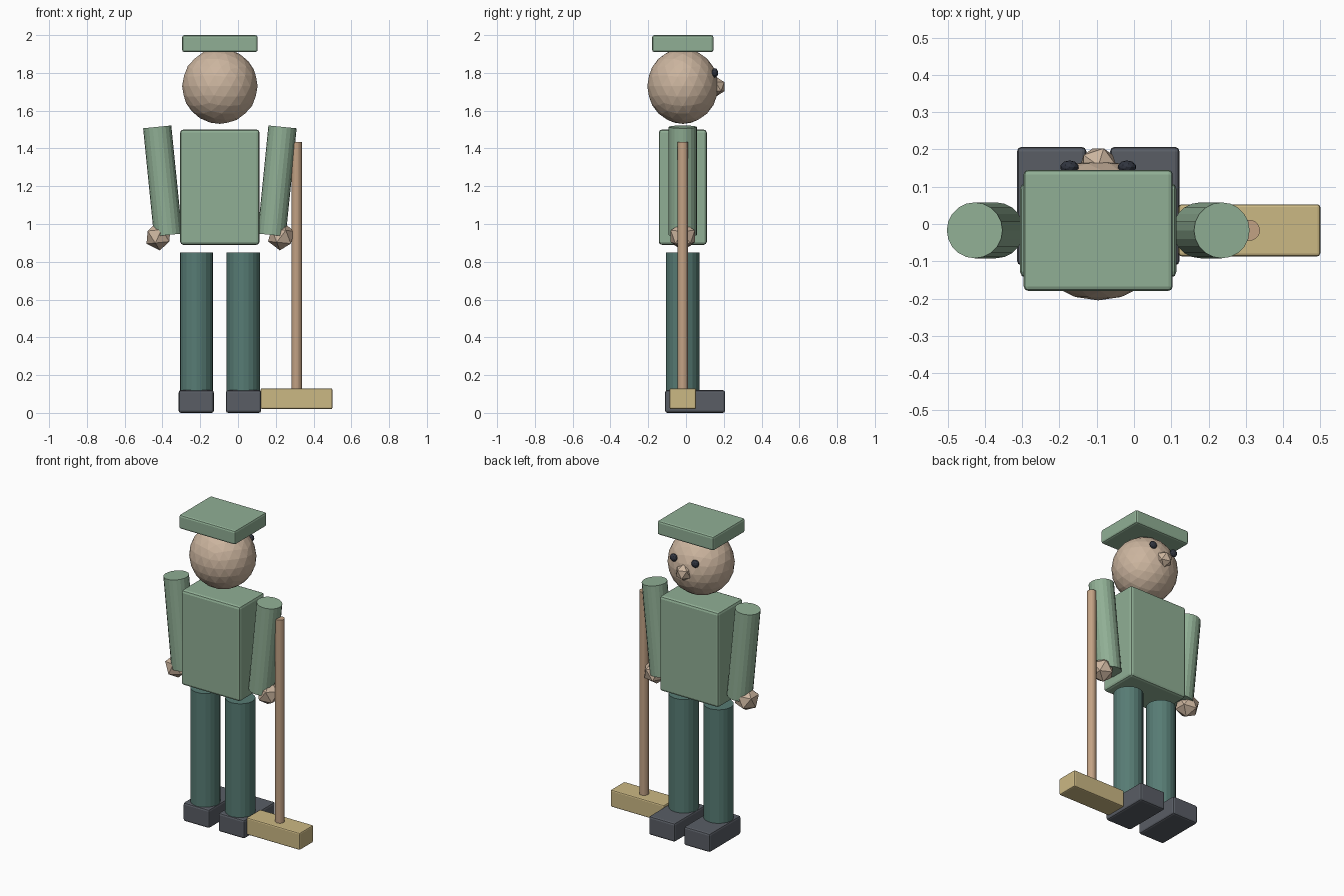
import bpy, math

if "Cube" in bpy.data.objects:
    bpy.data.objects.remove(bpy.data.objects["Cube"])

CX, CY = -0.096, -0.017  # body centre line


def material(name, rgb):
    m = bpy.data.materials.new(name)
    m.diffuse_color = (*rgb, 1)
    m.use_nodes = True
    m.node_tree.nodes["Principled BSDF"].inputs["Base Color"].default_value = m.diffuse_color
    return m


GREEN = material("sage green", (0.28, 0.43, 0.30))
TEAL = material("dark teal", (0.095, 0.20, 0.175))
SKIN = material("skin", (0.60, 0.46, 0.345))
GREY = material("slate grey", (0.10, 0.11, 0.13))
WOOD = material("brown wood", (0.54, 0.36, 0.23))
GOLD = material("pale gold wood", (0.60, 0.48, 0.23))
BLACK = material("eye black", (0.03, 0.035, 0.05))


def finish(name, mat):
    o = bpy.context.object
    o.name = name
    o.data.materials.append(mat)
    return o


def box(name, mat, loc, size, bevel=0.012):
    bpy.ops.mesh.primitive_cube_add(size=1, location=loc)
    o = finish(name, mat)
    o.scale = size
    bpy.ops.object.transform_apply(location=False, rotation=False, scale=True)
    b = o.modifiers.new("rounded edges", 'BEVEL')
    b.width, b.segments = bevel, 2
    return o


def rod(name, mat, loc, r, length, tilt=0, sides=20):
    bpy.ops.mesh.primitive_cylinder_add(vertices=sides, radius=r, depth=length,
                                        location=loc, rotation=(0, tilt, 0))
    return finish(name, mat)


def ball(name, mat, loc, r, detail, scale=(1, 1, 1), tilt=0):
    bpy.ops.mesh.primitive_ico_sphere_add(subdivisions=detail, radius=r,
                                          location=loc, rotation=(0, tilt, 0))
    o = finish(name, mat)
    o.scale = scale
    return o


# Head, cap, nose and torso
ball("head", SKIN, (CX, CY, 1.73), 0.2, 3, (1, 0.94, 1))
box("cap", GREEN, (CX, CY, 1.955), (0.4, 0.325, 0.09))
ball("nose", SKIN, (CX, 0.157, 1.727), 0.054, 1)
box("torso", GREEN, (CX, CY, 1.195), (0.42, 0.254, 0.61), 0.016)

# Paired parts on either side of the body
for side, s in (("left", -1), ("right", 1)):
    tilt = s * 0.1
    ball(side + "_eye", BLACK, (CX + s * 0.077, 0.153, 1.80), 0.025, 2, (1, 0.7, 1))
    rod(side + "_arm", GREEN, (CX + s * 0.303, CY, 1.228), 0.075, 0.575, tilt)
    ball(side + "_hand", SKIN, (CX + s * 0.325, CY, 0.935), 0.075, 1, tilt=tilt)
    rod(side + "_leg", TEAL, (CX + s * 0.124, CY, 0.475), 0.088, 0.75)
    box(side + "_shoe", GREY, (CX + s * 0.125, 0.048, 0.06), (0.186, 0.318, 0.12))

# Long-handled mallet standing on its head
rod("mallet_handle", WOOD, (0.31, CY, 0.7775), 0.028, 1.315)
box("mallet_head", GOLD, (0.31, CY, 0.075), (0.38, 0.14, 0.11), 0.008)
